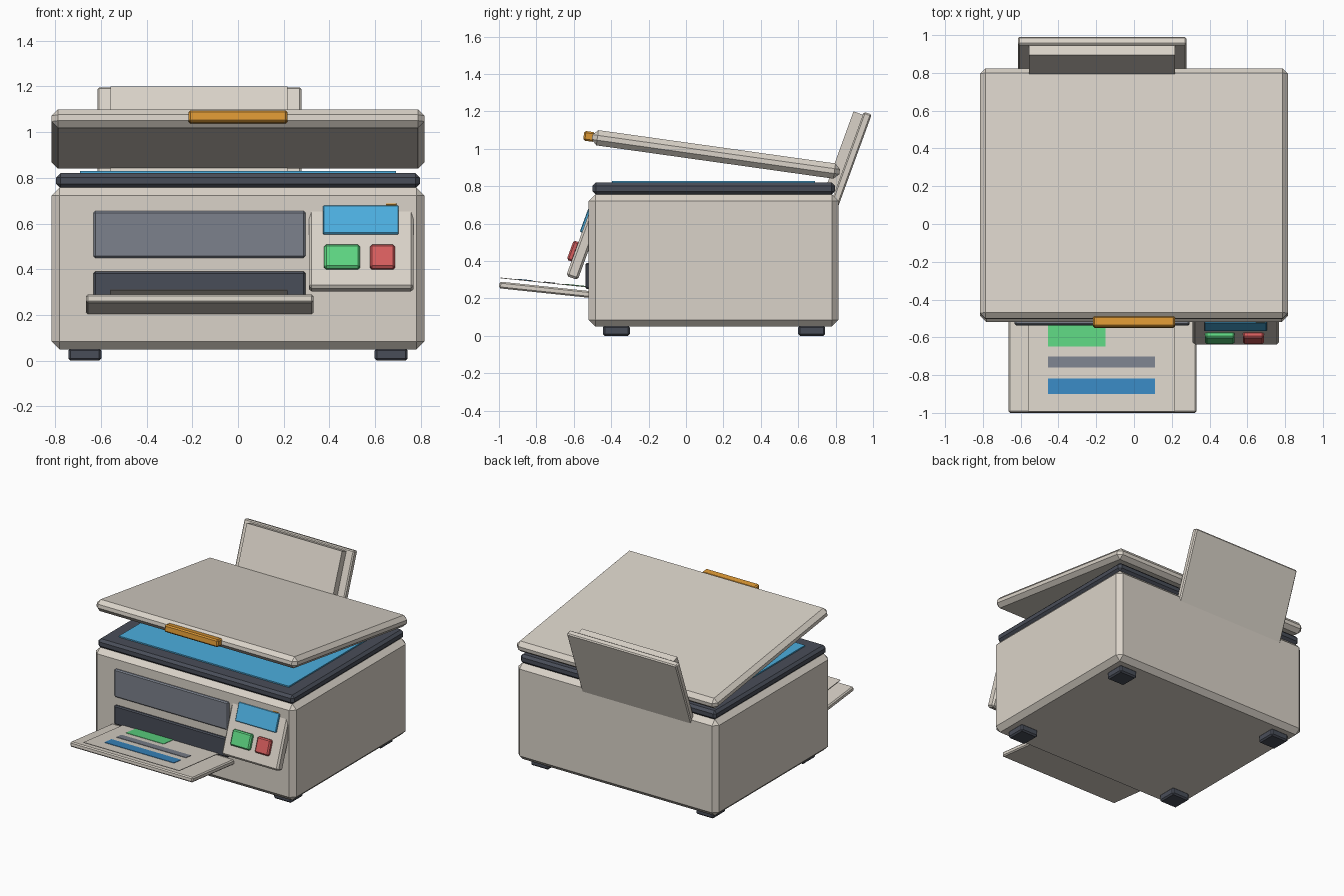
import bpy
from math import radians
from mathutils import Matrix, Vector

cube = bpy.data.objects.get("Cube")
if cube:
    bpy.data.objects.remove(cube, do_unlink=True)


def material(name, rgb):
    m = bpy.data.materials.new(name)
    m.use_nodes = True
    m.diffuse_color = (*rgb, 1)
    m.node_tree.nodes["Principled BSDF"].inputs["Base Color"].default_value = (*rgb, 1)
    return m


beige = material("warm beige", (0.70, 0.65, 0.58))
charcoal = material("charcoal", (0.066, 0.075, 0.098))
grey = material("slate grey", (0.20, 0.22, 0.265))
sky = material("sky blue", (0.072, 0.42, 0.73))
blue = material("deep blue", (0.04, 0.24, 0.53))
green = material("green", (0.11, 0.66, 0.22))
red = material("red", (0.67, 0.11, 0.11))
orange = material("orange", (0.71, 0.31, 0.035))


def frame(y, z, tilt=0, x=0):
    """Local frame placed at a point and tilted about the x axis."""
    return Matrix.Translation((x, y, z)) @ Matrix.Rotation(radians(tilt), 4, "X")


def box(name, lo, hi, mat, bevel=0, base=Matrix()):
    """Chamfered box between two corners of a local frame."""
    lo, hi = Vector(lo), Vector(hi)
    bpy.ops.mesh.primitive_cube_add(size=1)
    ob = bpy.context.object
    ob.name = name
    size = hi - lo
    ob.data.transform(Matrix.Diagonal((*size, 1)))
    ob.matrix_world = base @ Matrix.Translation((lo + hi) / 2)
    ob.data.materials.append(mat)
    if bevel:
        mod = ob.modifiers.new("chamfer", "BEVEL")
        mod.width = bevel
        mod.segments = 1
    return ob


# Main body, feet and scanner bed
box("body", (-0.815, -0.52, 0.05), (0.815, 0.815, 0.757), beige, 0.035)
for side, x in (("right", -0.67), ("left", 0.67)):
    for end, y in (("front", -0.372), ("back", 0.672)):
        box(f"{end}_{side}_foot", (x - 0.072, y - 0.072, 0),
            (x + 0.072, y + 0.072, 0.055), charcoal, 0.01)
box("scanner_bed", (-0.795, -0.5, 0.755), (0.795, 0.797, 0.82), charcoal, 0.018)
box("scanner_glass", (-0.69, -0.395, 0.81), (0.69, 0.69, 0.829), sky)

# Raised lid with its grip
lid = frame(0.16, 0.97, -8)
box("lid", (-0.815, -0.668, -0.041), (0.815, 0.668, 0.041), beige, 0.028, lid)
box("lid_grip", (-0.217, -0.714, -0.025), (0.217, -0.655, 0.027), orange, 0.009, lid)

# Front panels
box("front_window", (-0.632, -0.535, 0.45), (0.295, -0.51, 0.655), grey, 0.008)
box("output_slot", (-0.632, -0.537, 0.25), (0.295, -0.51, 0.39), charcoal, 0.008)

# Output tray with a printed sheet
tray = frame(-0.74, 0.245, -6)
box("output_tray", (-0.665, -0.26, -0.018), (0.33, 0.26, 0.018), beige, 0.008, tray)
box("printed_sheet", (-0.56, -0.257, 0.036), (0.217, 0.21, 0.040), beige, 0, tray)
for name, x, near, far, mat in (("blue_bar", 0.11, -0.165, -0.082, blue),
                                ("grey_bar", 0.11, -0.025, 0.035, grey),
                                ("green_block", -0.15, 0.088, 0.2, green)):
    box(name, (-0.455, near, 0.039), (x, far, 0.043), mat, 0, tray)

# Tilted control panel; local z runs up its face
panel = frame(-0.538, 0.507, -20)
box("control_panel", (0.31, -0.033, -0.21), (0.768, 0.033, 0.21), beige, 0.012, panel)
box("display", (0.372, -0.045, 0.036), (0.703, -0.025, 0.168), sky, 0.004, panel)
box("start_button", (0.377, -0.06, -0.128), (0.533, -0.025, -0.018), green, 0.009, panel)
box("stop_button", (0.577, -0.06, -0.128), (0.687, -0.025, -0.018), red, 0.009, panel)
box("status_light", (0.645, -0.045, 0.168), (0.695, -0.025, 0.182), orange, 0.003, panel)

# Rear paper feed leaning back
feed = frame(0.878, 0.932, -20)
box("feed_support", (-0.615, -0.022, -0.275), (0.277, 0.022, 0.275), beige, 0.008, feed)
box("feed_paper", (-0.557, -0.075, -0.18), (0.217, -0.022, 0.258), beige, 0, feed)
